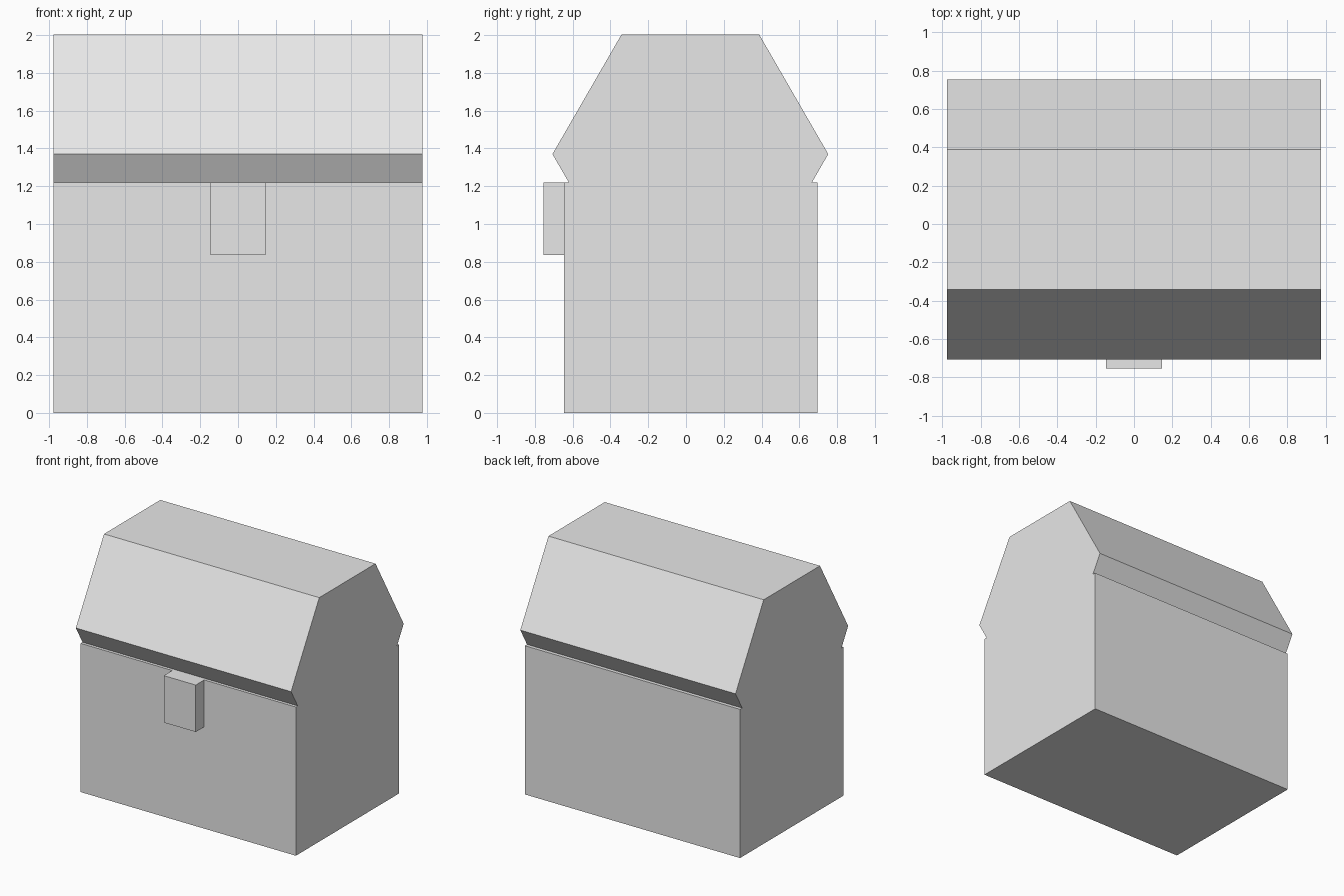
import bpy
import bmesh
from math import cos, sin, radians

# Remove the default cube
cube = bpy.data.objects.get("Cube")
if cube:
    bpy.data.objects.remove(cube, do_unlink=True)

HALF_WIDTH = 0.977
RIM = 1.22            # height where lid meets body
AXIS_Y, AXIS_Z = 0.023, 1.37
RADIUS = 0.73

# Single flat colour
grey = bpy.data.materials.new("light grey")
grey.use_nodes = True
colour = (0.8, 0.8, 0.8, 1.0)
grey.diffuse_color = colour
grey.node_tree.nodes["Principled BSDF"].inputs["Base Color"].default_value = colour


def extrude_profile(name, profile, half_width):
    """Extrude a (y, z) outline along x, centred on x = 0."""
    bm = bmesh.new()
    face = bm.faces.new([bm.verts.new((-half_width, y, z)) for y, z in profile])
    side = bmesh.ops.extrude_face_region(bm, geom=[face])
    moved = [v for v in side["geom"] if isinstance(v, bmesh.types.BMVert)]
    bmesh.ops.translate(bm, verts=moved, vec=(2 * half_width, 0, 0))
    bmesh.ops.recalc_face_normals(bm, faces=bm.faces)
    mesh = bpy.data.meshes.new(name)
    bm.to_mesh(mesh)
    bm.free()
    mesh.materials.append(grey)
    obj = bpy.data.objects.new(name, mesh)
    bpy.context.collection.objects.link(obj)
    return obj


def rectangle(y0, y1, z0, z1):
    return [(y0, z0), (y1, z0), (y1, z1), (y0, z1)]


# Chest body and front latch
extrude_profile("chest_body", rectangle(-0.645, 0.695, 0, RIM), HALF_WIDTH)
extrude_profile("latch", rectangle(-0.755, -0.645, 0.835, RIM), 0.145)

# Lid: upper half of a hexagonal barrel, tucked in down to the rim
arch = [(AXIS_Y + RADIUS * cos(radians(a)), AXIS_Z + RADIUS * sin(radians(a)))
        for a in (0, 60, 120, 180)]
tuck = RADIUS - (AXIS_Z - RIM) / 3 ** 0.5
lid = arch + [(AXIS_Y - tuck, RIM), (AXIS_Y + tuck, RIM)]
extrude_profile("lid", lid, HALF_WIDTH)
